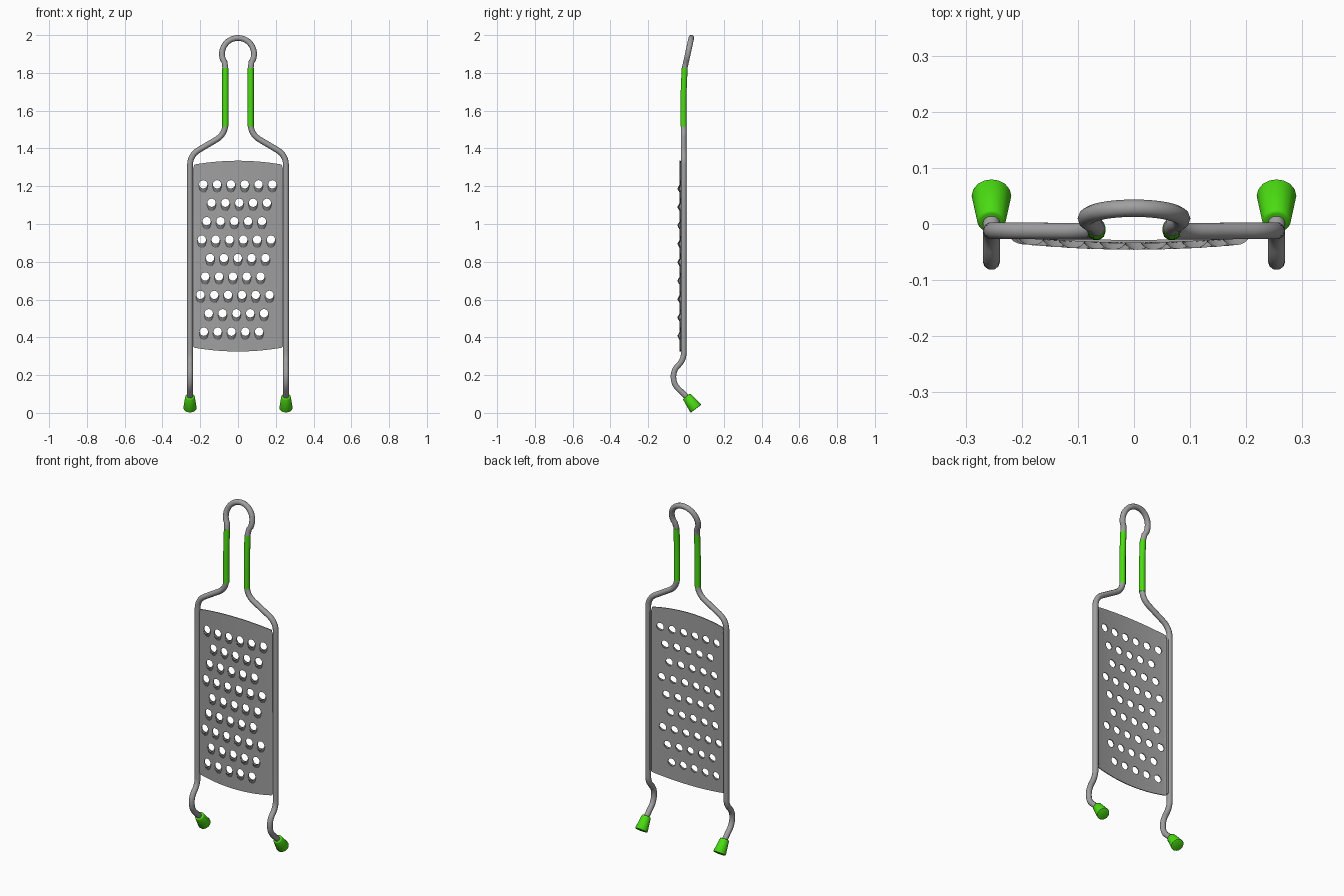
import bpy, bmesh, math
from mathutils import Vector

cube = bpy.data.objects.get("Cube")
if cube:
    bpy.data.objects.remove(cube, do_unlink=True)


def material(name, color, metallic=0.0):
    m = bpy.data.materials.new(name)
    m.use_nodes = True
    m.diffuse_color = color
    m.node_tree.nodes["Principled BSDF"].inputs["Base Color"].default_value = color
    return m


STEEL = material("steel grey", (0.35, 0.35, 0.35, 1))
GREEN = material("bright green", (0.07, 0.72, 0.006, 1))


def select(ob):
    bpy.ops.object.select_all(action='DESELECT')
    ob.select_set(True)
    bpy.context.view_layer.objects.active = ob


def smooth(ob, angle=40):
    select(ob)
    bpy.ops.object.shade_smooth_by_angle(angle=math.radians(angle))


def mesh_object(name, bm, mat):
    me = bpy.data.meshes.new(name)
    bm.to_mesh(me)
    bm.free()
    me.materials.append(mat)
    ob = bpy.data.objects.new(name, me)
    bpy.context.collection.objects.link(ob)
    return ob


def fillet(points, size, steps=6):
    """Round every inner corner of a polyline."""
    pts = [Vector(p) for p in points]
    out = [pts[0]]
    for a, b, c in zip(pts, pts[1:], pts[2:]):
        d = min(size, (a - b).length * 0.49, (c - b).length * 0.49)
        p, q = b + (a - b).normalized() * d, b + (c - b).normalized() * d
        for i in range(steps + 1):
            t = i / steps
            out.append(p * (1 - t) ** 2 + b * 2 * t * (1 - t) + q * t * t)
    return out + [pts[-1]]


def tube(name, points, radius, mat):
    cu = bpy.data.curves.new(name, 'CURVE')
    cu.dimensions = '3D'
    cu.bevel_depth = radius
    cu.bevel_resolution = 3
    cu.use_fill_caps = True
    sp = cu.splines.new('POLY')
    sp.points.add(len(points) - 1)
    for p, co in zip(sp.points, points):
        p.co = (*co, 1)
    cu.materials.append(mat)
    ob = bpy.data.objects.new(name, cu)
    bpy.context.collection.objects.link(ob)
    select(ob)
    bpy.ops.object.convert(target='MESH')
    smooth(bpy.context.object)


# Bent wire frame: one half, then its mirror
LEG_X, GRIP_X, ROD = 0.254, 0.067, 0.0155
half = fillet([
    (LEG_X, 0.02, 0.07), (LEG_X, -0.065, 0.15), (LEG_X, -0.068, 0.225),
    (LEG_X, -0.012, 0.28), (LEG_X, -0.012, 1.365),
    (GRIP_X, -0.013, 1.475), (GRIP_X, -0.013, 1.70), (GRIP_X, -0.007, 1.825)], 0.055)
loop_center, loop_r = 1.90, 0.085
for i in range(13):
    a = math.radians(-30 + 120 * i / 12)
    z = loop_center + loop_r * math.sin(a)
    half.append(Vector((loop_r * math.cos(a) * (1 if i > 0 else 0.97),
                        -0.007 + (z - 1.825) * 0.22, z)))
mirror = [Vector((-p.x, p.y, p.z)) for p in reversed(half[:-1])]
tube("wire_frame", half + mirror, ROD, STEEL)

# Coloured sleeves and feet on both sides
for side, s in (("left", 1), ("right", -1)):
    x = s * GRIP_X
    tube(side + "_grip", fillet([(x, -0.013, 1.515), (x, -0.013, 1.70),
                                 (x, -0.007, 1.825)], 0.055), ROD + 0.001, GREEN)
    top, bottom = Vector((s * LEG_X, 0.003, 0.088)), Vector((s * LEG_X, 0.053, 0.022))
    axis = bottom - top
    bm = bmesh.new()
    bmesh.ops.create_cone(bm, cap_ends=True, segments=16, radius1=0.025,
                          radius2=0.036, depth=axis.length)
    caps = [e for e in bm.edges if len({round(v.co.z, 4) for v in e.verts}) == 1]
    bmesh.ops.bevel(bm, geom=caps, offset=0.005, segments=2, affect='EDGES', profile=0.5)
    foot = mesh_object(side + "_foot", bm, GREEN)
    foot.rotation_mode = 'QUATERNION'
    foot.rotation_quaternion = axis.to_track_quat('Z', 'Y')
    foot.location = (top + bottom) / 2
    smooth(foot)


# Bowed grating plate with folded side edges
PLATE_X = 0.23


def bow(x):
    return -0.031 + 0.013 * (x / PLATE_X) ** 2


columns = []
for i in range(25):
    x = PLATE_X * (i / 12 - 1)
    drop = 0.02 * (x / PLATE_X) ** 2
    columns.append((x, bow(x), 0.325 + drop, 1.335 - drop))
for s, where in ((-1, 0), (1, None)):
    fold = [(s * 0.236, -0.015, 0.352, 1.295), (s * 0.239, -0.004, 0.358, 1.288)]
    columns = fold[::-1] + columns if where == 0 else columns + fold

bm = bmesh.new()
rows = [(bm.verts.new((x, y, lo)), bm.verts.new((x, y, hi))) for x, y, lo, hi in columns]
for (a, b), (c, d) in zip(rows, rows[1:]):
    bm.faces.new((a, c, d, b))
plate = mesh_object("grating_plate", bm, STEEL)
solid = plate.modifiers.new("thickness", 'SOLIDIFY')
solid.thickness = 0.005
solid.offset = 0

# Staggered hole positions
HOLE_R = 0.022
holes = []
for row in range(9):
    kind, group = row % 3, row // 3
    start = (-0.184, -0.140, -0.166)[kind] - 0.0075 * group
    for k in range(6 if kind == 0 else 5):
        holes.append((start + 0.0732 * k, 1.21 - 0.0975 * row))

# Punch the holes
bm = bmesh.new()
for x, z in holes:
    ring = [(x + HOLE_R * math.cos(math.tau * i / 16), z + HOLE_R * math.sin(math.tau * i / 16))
            for i in range(16)]
    front = [bm.verts.new((px, -0.1, pz)) for px, pz in ring]
    back = [bm.verts.new((px, 0.1, pz)) for px, pz in ring]
    bm.faces.new(front)
    bm.faces.new(back[::-1])
    for i in range(16):
        j = (i + 1) % 16
        bm.faces.new((front[i], back[i], back[j], front[j]))
bmesh.ops.recalc_face_normals(bm, faces=bm.faces)
cutter = mesh_object("hole_cutter", bm, STEEL)
cutter.hide_render = True
cut = plate.modifiers.new("holes", 'BOOLEAN')
cut.operation = 'DIFFERENCE'
cut.solver = 'EXACT'
cut.object = cutter
select(plate)
for name in ("thickness", "holes"):
    bpy.ops.object.modifier_apply(modifier=name)
bpy.data.objects.remove(cutter, do_unlink=True)
smooth(plate, 30)

# Raised cutting lip under each hole
bm = bmesh.new()
for x, z in holes:
    strips = []
    for i in range(9):
        a = math.pi * (1 + i / 8)
        c, s = math.cos(a), math.sin(a)
        strip = []
        for wide, tall, lift in ((1, 1, 0.013), (1.08, 1.4, 0.009), (1.15, 2.0, 0.001)):
            px = x + HOLE_R * wide * c
            strip.append(bm.verts.new((px, bow(px) - 0.002 + lift * s,
                                       z + HOLE_R * tall * s)))
        strips.append(strip)
    for p, q in zip(strips, strips[1:]):
        for k in range(2):
            bm.faces.new((p[k], p[k + 1], q[k + 1], q[k]))
teeth = mesh_object("cutting_teeth", bm, STEEL)
smooth(teeth, 50)
